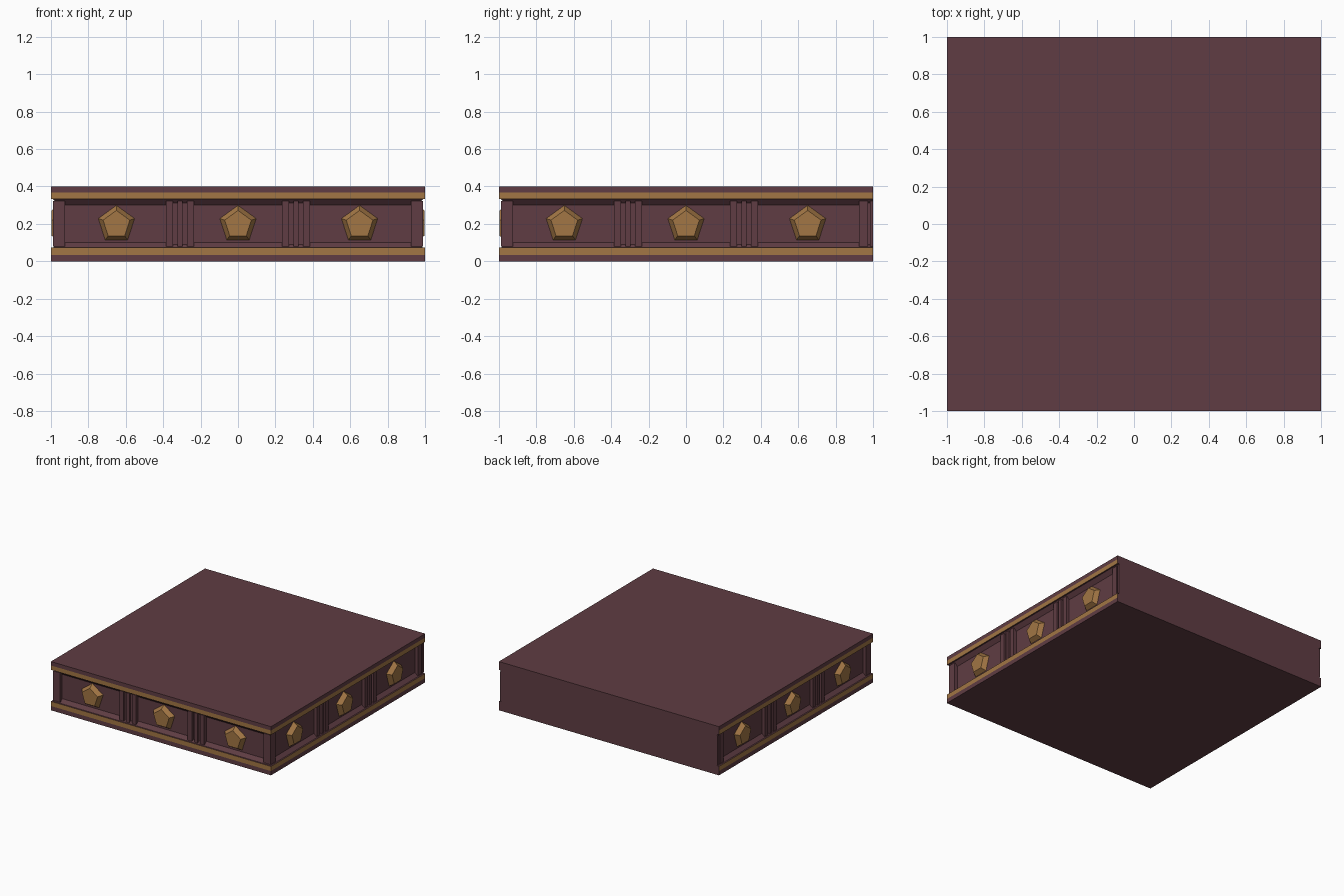
import bpy, bmesh
from math import pi
from mathutils import Matrix, Vector

cube = bpy.data.objects.get("Cube")
if cube:
    bpy.data.objects.remove(cube, do_unlink=True)


def material(name, color):
    m = bpy.data.materials.new(name)
    m.use_nodes = True
    m.diffuse_color = color
    m.node_tree.nodes["Principled BSDF"].inputs["Base Color"].default_value = color
    return m


MAROON = material("maroon stone", (0.115, 0.046, 0.056, 1))
GOLD = material("gold", (0.36, 0.18, 0.058, 1))

PANEL = 0.04    # depth of the recessed panels
FLUTE = 0.03    # depth of the pilaster grooves
STRIP = 0.012   # depth of the pilaster faces


def finish(bm, name, mats):
    bmesh.ops.recalc_face_normals(bm, faces=bm.faces)
    mesh = bpy.data.meshes.new(name)
    bm.to_mesh(mesh)
    bm.free()
    for m in mats:
        mesh.materials.append(m)
    ob = bpy.data.objects.new(name, mesh)
    bpy.context.collection.objects.link(ob)
    return ob


def box(bm, lo, hi, matrix):
    lo, hi = Vector(lo), Vector(hi)
    place = Matrix.Translation((lo + hi) / 2) @ Matrix.Diagonal((*(hi - lo), 1))
    bmesh.ops.create_cube(bm, size=1, matrix=matrix @ place)


# Slab: stacked rings, recessed on three sides, with gold bands
levels = [(0, 0), (0.035, 0), (0.073, 0), (0.073, STRIP), (0.10, PANEL),
          (0.30, PANEL), (0.332, STRIP), (0.332, 0), (0.368, 0), (0.4, 0)]
bm = bmesh.new()
rings = []
for z, d in levels:
    corners = [(d - 1, d - 1), (1 - d, d - 1), (1 - d, 1), (d - 1, 1)]
    rings.append([bm.verts.new((x, y, z)) for x, y in corners])
for row, (a, b) in enumerate(zip(rings, rings[1:])):
    for i in range(4):
        j = (i + 1) % 4
        if i == 2 and levels[row][0] == levels[row + 1][0]:
            # ledges need no face on the plain back
            continue
        f = bm.faces.new((a[i], a[j], b[j], b[i]))
        f.material_index = int(row in (1, 7) and i != 2)
bm.faces.new(rings[0][::-1])
bm.faces.new(rings[-1])
finish(bm, "slab", [MAROON, GOLD])

# Decorated sides: front, +x and -x
for side, angle in (("front", 0), ("left", pi / 2), ("right", -pi / 2)):
    turn = Matrix.Rotation(angle, 4, 'Z')

    # Fluted pilasters between the panels and at the corners
    bm = bmesh.new()

    def strip(x0, x1, depth):
        box(bm, (x0, depth - 1, 0.08), (x1, -0.95, 0.322), turn)

    for c in (-0.31, 0.31):
        strip(c - 0.07, c + 0.07, FLUTE)
        for x, w in ((-0.056, 0.019), (0, 0.014), (0.056, 0.019)):
            strip(c + x - w, c + x + w, STRIP)
    for s in (-1, 1):
        rear = (side == "left" and s == 1) or (side == "right" and s == -1)
        end = 1 if rear else 1 - STRIP
        for x0, x1, depth in ((0.93, end, FLUTE), (0.925, 0.972, STRIP),
                              (0.983, end, STRIP)):
            strip(min(s * x0, s * x1), max(s * x0, s * x1), depth)
    finish(bm, side + "_pilasters", [MAROON])

    # Five-sided gems with bevelled rims
    bm = bmesh.new()
    for x in (-0.65, 0, 0.65):
        place = Matrix.Translation((x, PANEL - 1 - 0.018, 0.197)) @ Matrix.Rotation(pi / 2, 4, 'X')
        bmesh.ops.create_cone(bm, cap_ends=True, segments=5, radius1=0.102, radius2=0.075,
                              depth=0.036, matrix=turn @ place)
    finish(bm, side + "_gems", [GOLD])
